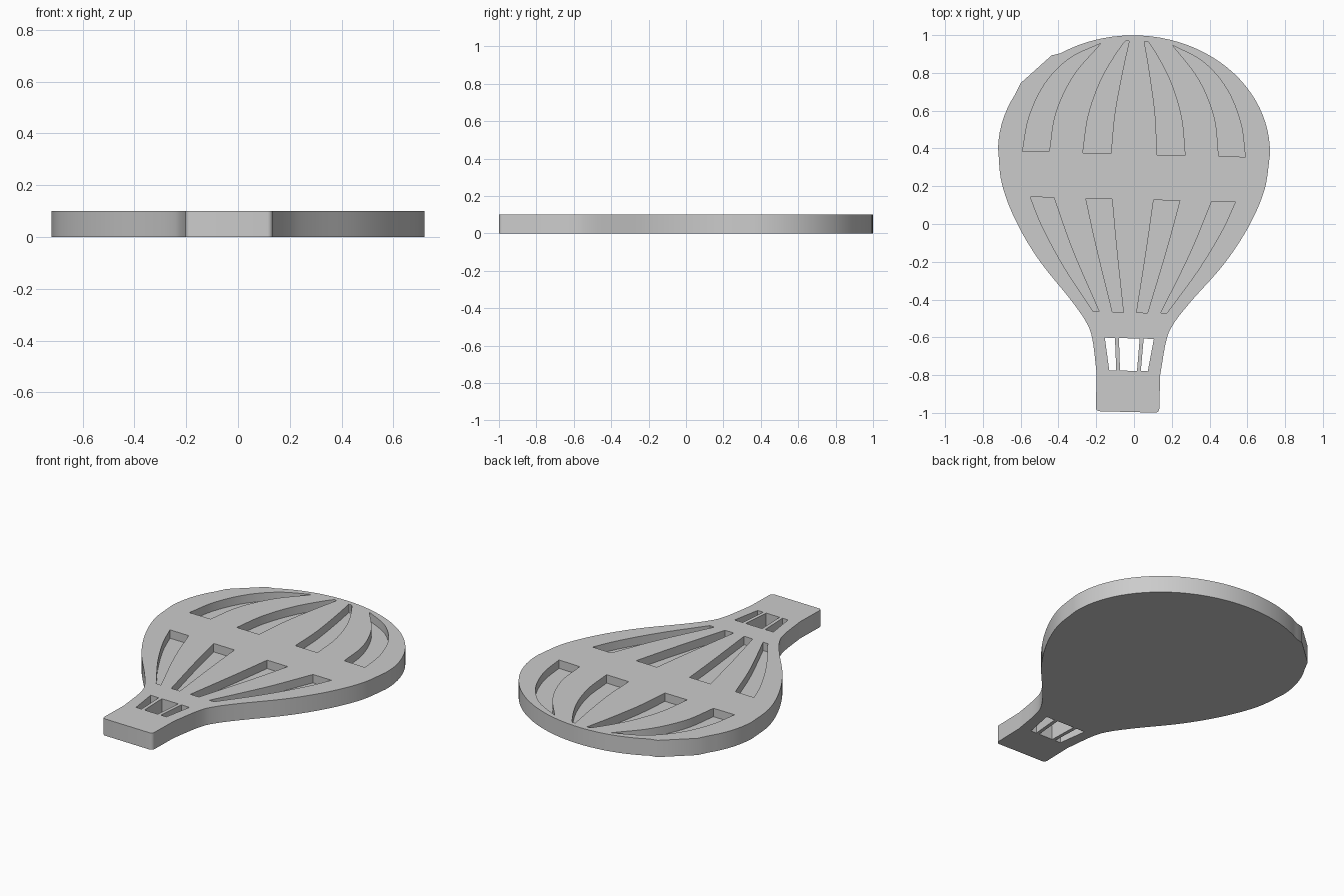
import bpy, bmesh, math
from mathutils import Matrix, Vector

if "Cube" in bpy.data.objects:
    bpy.data.objects.remove(bpy.data.objects["Cube"], do_unlink=True)

THICK, FLOOR, TILT = 0.10, 0.05, -0.025


def smooth_run(pts, steps=6):
    """Catmull-Rom curve through an open run of points."""
    p = [Vector(q) for q in pts]
    p = [2 * p[0] - p[1]] + p + [2 * p[-1] - p[-2]]
    out = []
    for a, b, c, d in zip(p, p[1:], p[2:], p[3:]):
        for i in range(steps):
            t = i / steps
            out.append(0.5 * (2 * b + (c - a) * t + (2 * a - 5 * b + 4 * c - d) * t**2
                              + (3 * b - a - 3 * c + d) * t**3))
    return out + [p[-2]]


def mirror(run):
    return [Vector((-p[0], p[1])) for p in run]


def prisms(name, loops, z0, z1):
    """Object made of one upright prism per closed loop."""
    bm = bmesh.new()
    for loop in loops:
        base = bm.faces.new([bm.verts.new((p[0], p[1], z0)) for p in loop])
        top = bmesh.ops.extrude_face_region(bm, geom=[base])["geom"]
        verts = [g for g in top if isinstance(g, bmesh.types.BMVert)]
        bmesh.ops.translate(bm, verts=verts, vec=(0, 0, z1 - z0))
    bmesh.ops.recalc_face_normals(bm, faces=bm.faces)
    mesh = bpy.data.meshes.new(name)
    bm.to_mesh(mesh)
    bm.free()
    obj = bpy.data.objects.new(name, mesh)
    bpy.context.collection.objects.link(obj)
    return obj


# Outline: elliptical crown with one flattened spot, flared neck, basket
crown = []
for deg in range(0, 181, 4):
    if 126 < deg < 151:
        if deg == 128:
            crown += [Vector((-0.449, 0.883)), Vector((-0.608, 0.733))]
        continue
    a = math.radians(deg)
    crown.append(Vector((0.72 * math.cos(a), 0.385 + 0.615 * math.sin(a))))

flank = smooth_run([(0.72, 0.385), (0.695, 0.197), (0.615, 0), (0.49, -0.2),
                    (0.318, -0.405), (0.23, -0.525), (0.195, -0.616), (0.168, -0.796)])
corner = [Vector((0.148 + 0.02 * math.cos(a), -0.974 - 0.02 * math.sin(a)))
          for a in (i * math.pi / 8 for i in range(5))]
side = flank[1:] + corner
outline = crown + mirror(side) + side[::-1]

# Sunken envelope panels, each an outer run and an inner run
panels = [
    ([(0.59, 0.371), (0.56, 0.553), (0.482, 0.73), (0.357, 0.867), (0.19, 0.953)],
     [(0.19, 0.953), (0.332, 0.778), (0.42, 0.58), (0.449, 0.373)]),
    ([(0.271, 0.37), (0.245, 0.575), (0.177, 0.775), (0.073, 0.952), (0.04, 0.969)],
     [(0.04, 0.969), (0.072, 0.805), (0.107, 0.583), (0.122, 0.371)]),
    ([(0.543, 0.131), (0.475, -0.025), (0.355, -0.235), (0.195, -0.466)],
     [(0.163, -0.467), (0.312, -0.145), (0.418, 0.131)]),
    ([(0.249, 0.131), (0.186, -0.125), (0.093, -0.467)],
     [(0.035, -0.467), (0.08, -0.125), (0.11, 0.131)]),
]
panel_loops = []
for outer, inner in panels:
    loop = smooth_run(outer)
    loop += [p for p in smooth_run(inner) if (p - loop[-1]).length > 1e-4]
    panel_loops += [loop, mirror(loop)]

# Openings between the ropes, cut right through
rope_gap = [(0.076, -0.604), (0.13, -0.604), (0.102, -0.776), (0.065, -0.776)]
middle_gap = [(-0.055, -0.604), (0.055, -0.604), (0.045, -0.776), (-0.045, -0.776)]
gap_loops = [rope_gap, mirror(rope_gap), middle_gap]

plate = prisms("balloon_plate", [outline], 0, THICK)
cutters = [prisms("panel_cutter", panel_loops, FLOOR, THICK + 0.1),
           prisms("rope_gap_cutter", gap_loops, -0.1, THICK + 0.1)]
for cutter in cutters:
    cutter.hide_render = True
    mod = plate.modifiers.new(cutter.name, "BOOLEAN")
    mod.operation, mod.solver, mod.object = "DIFFERENCE", "EXACT", cutter

# Bake the cuts and drop the cutters
graph = bpy.context.evaluated_depsgraph_get()
carved = bpy.data.meshes.new_from_object(plate.evaluated_get(graph))
plate.modifiers.clear()
plate.data = carved
for cutter in cutters:
    bpy.data.objects.remove(cutter, do_unlink=True)

# Slight lean of the whole shape, then centre it
carved.transform(Matrix.Rotation(TILT, 4, "Z"))
xs = [v.co.x for v in carved.vertices]
ys = [v.co.y for v in carved.vertices]
carved.transform(Matrix.Translation(
    (-(max(xs) + min(xs)) / 2, -(max(ys) + min(ys)) / 2, 0)))

# Plain grey
grey = bpy.data.materials.new("plain_grey")
grey.use_nodes = True
colour = (0.6, 0.6, 0.6, 1)
grey.diffuse_color = colour
grey.node_tree.nodes["Principled BSDF"].inputs["Base Color"].default_value = colour
carved.materials.clear()
carved.materials.append(grey)

bpy.ops.object.select_all(action="DESELECT")
plate.select_set(True)
bpy.context.view_layer.objects.active = plate
bpy.ops.object.shade_smooth_by_angle(angle=math.radians(30))
